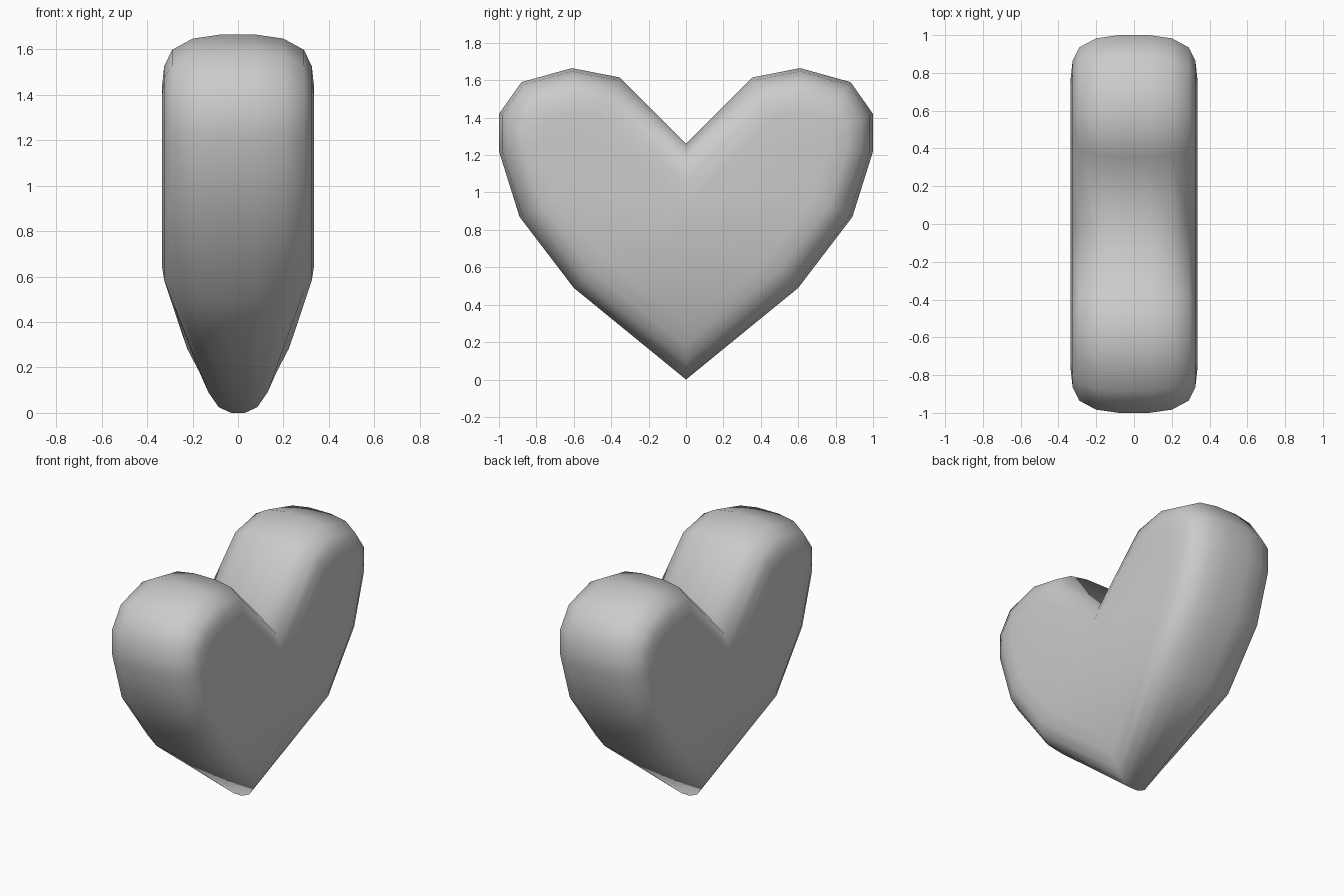
import bpy, bmesh
from mathutils import Vector

if "Cube" in bpy.data.objects:
    bpy.data.objects.remove(bpy.data.objects["Cube"])

# Half outline of the heart (y, z), from bottom tip to top notch
half = [(0, 0), (0.60, 0.49), (0.89, 0.87), (1.0, 1.22), (1.0, 1.42),
        (0.88, 1.59), (0.61, 1.665), (0.355, 1.615), (0, 1.26)]
outline = [Vector(p) for p in half] + [Vector((-y, z)) for y, z in half[-2:0:-1]]
n = len(outline)

# Rounded rim: (half thickness, inset), and the slimmer version at the tip (half thickness, z)
rim = [(0.08, 0), (0.20, 0.017), (0.29, 0.065), (0.325, 0.135), (0.335, 0.225)]
tip = [(0.03, 0), (0.085, 0.025), (0.13, 0.09), (0.17, 0.18), (0.225, 0.285)]


def inset(i, d):
    """Mitred inward offset of outline point i."""
    a, b, c = outline[i - 1], outline[i], outline[(i + 1) % n]
    e1, e2 = (b - a).normalized(), (c - b).normalized()
    n1, n2 = Vector((-e1.y, e1.x)), Vector((-e2.y, e2.x))
    return b + (n1 + n2) * (d / (1 + n1.dot(n2)))


bm = bmesh.new()


def ring(k, side):
    verts = []
    for i in range(n):
        x, d = rim[k]
        p = inset(i, d)
        if i == 0:
            x, p = tip[k][0], Vector((0, tip[k][1]))
        verts.append(bm.verts.new((side * x, p.x, p.y)))
    return verts


# Rings from the back face over the rim to the front face
rings = [ring(k, -1) for k in reversed(range(5))] + [ring(k, 1) for k in range(5)]
for a, b in zip(rings, rings[1:]):
    for i in range(n):
        j = (i + 1) % n
        bm.faces.new((a[i], a[j], b[j], b[i]))

# Flat faces: tip triangle, body below the notch, two lobes
for r in (rings[0], rings[-1]):
    bm.faces.new((r[0], r[1], r[-1]))
    bm.faces.new((r[1], r[2], r[8], r[-2], r[-1]))
    bm.faces.new(r[2:9])
    bm.faces.new(r[8:15])

bmesh.ops.recalc_face_normals(bm, faces=bm.faces)
for f in bm.faces:
    f.smooth = True
mesh = bpy.data.meshes.new("heart")
bm.to_mesh(mesh)
bm.free()
heart = bpy.data.objects.new("heart", mesh)
bpy.context.collection.objects.link(heart)
